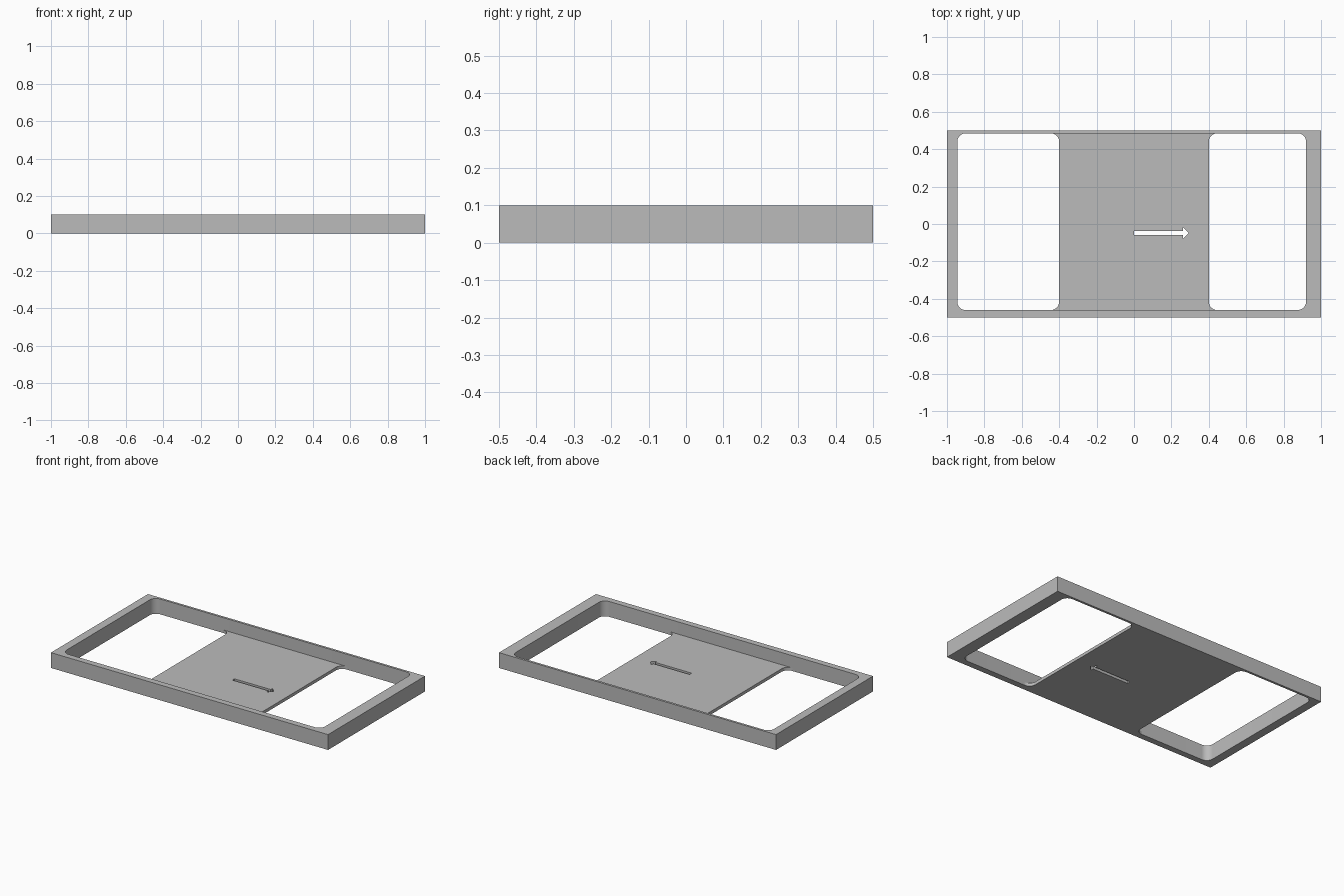
import bpy
import bmesh
from math import sin, cos, radians

cube = bpy.data.objects.get("Cube")
if cube:
    bpy.data.objects.remove(cube, do_unlink=True)

# Main dimensions
HEIGHT, FLOOR, FILLET = 0.1, 0.02, 0.045
LEFT, RIGHT, FRONT, BACK = -0.945, 0.92, -0.46, 0.485
HALF_PLATE = 0.4

grey = bpy.data.materials.new("plain grey")
grey.use_nodes = True
colour = (0.5, 0.5, 0.5, 1)
grey.diffuse_color = colour
grey.node_tree.nodes["Principled BSDF"].inputs["Base Color"].default_value = colour


def arc(x, y, start, end, steps=8):
    """Points of a fillet around a centre, angles in degrees."""
    angles = [radians(start + (end - start) * i / steps) for i in range(steps + 1)]
    return [(x + FILLET * cos(a), y + FILLET * sin(a)) for a in angles]


def slab(name, outlines, thickness):
    """Flat part standing on the ground; outlines after the first are holes."""
    curve = bpy.data.curves.new(name, "CURVE")
    curve.dimensions = "2D"
    curve.fill_mode = "BOTH"
    curve.extrude = thickness / 2
    for outline in outlines:
        spline = curve.splines.new("POLY")
        spline.points.add(len(outline) - 1)
        for point, (x, y) in zip(spline.points, outline):
            point.co = (x, y, 0, 1)
        spline.use_cyclic_u = True
    obj = bpy.data.objects.new(name, curve)
    bpy.context.collection.objects.link(obj)
    bpy.ops.object.select_all(action="DESELECT")
    obj.select_set(True)
    bpy.context.view_layer.objects.active = obj
    bpy.ops.object.convert(target="MESH")
    obj = bpy.context.object

    # Weld caps to sides and rest the part on the ground
    bm = bmesh.new()
    bm.from_mesh(obj.data)
    bmesh.ops.remove_doubles(bm, verts=bm.verts, dist=0.0001)
    bmesh.ops.translate(bm, verts=bm.verts, vec=(0, 0, thickness / 2))
    bmesh.ops.recalc_face_normals(bm, faces=bm.faces)
    bm.to_mesh(obj.data)
    bm.free()
    obj.data.materials.clear()
    obj.data.materials.append(grey)
    bpy.ops.object.shade_smooth_by_angle(angle=radians(30))
    return obj


low, high = FRONT + FILLET, BACK - FILLET

# Rectangular frame with one rounded opening
border = [(-1, -0.5), (1, -0.5), (1, 0.5), (-1, 0.5)]
opening = (arc(RIGHT - FILLET, high, 0, 90) + arc(LEFT + FILLET, high, 90, 180)
           + arc(LEFT + FILLET, low, 180, 270) + arc(RIGHT - FILLET, low, 270, 360))
slab("frame", [border, opening], HEIGHT)

# Thin centre plate, flared by fillets where it meets the frame
flare = HALF_PLATE + FILLET
plate = (arc(-flare, high, 90, 0) + arc(-flare, low, 0, -90)
         + arc(flare, low, 270, 180) + arc(flare, high, 180, 90))

# Arrow-shaped slot cut through the plate
ARROW_Y, SHAFT, HEAD, NECK, TIP = -0.048, 0.011, 0.03, 0.262, 0.292
half_arrow = [(0, SHAFT), (NECK, SHAFT), (NECK, HEAD)]
arrow = ([(x, ARROW_Y - y) for x, y in half_arrow] + [(TIP, ARROW_Y)]
         + [(x, ARROW_Y + y) for x, y in reversed(half_arrow)])
slab("centre_plate", [plate, arrow], FLOOR)
